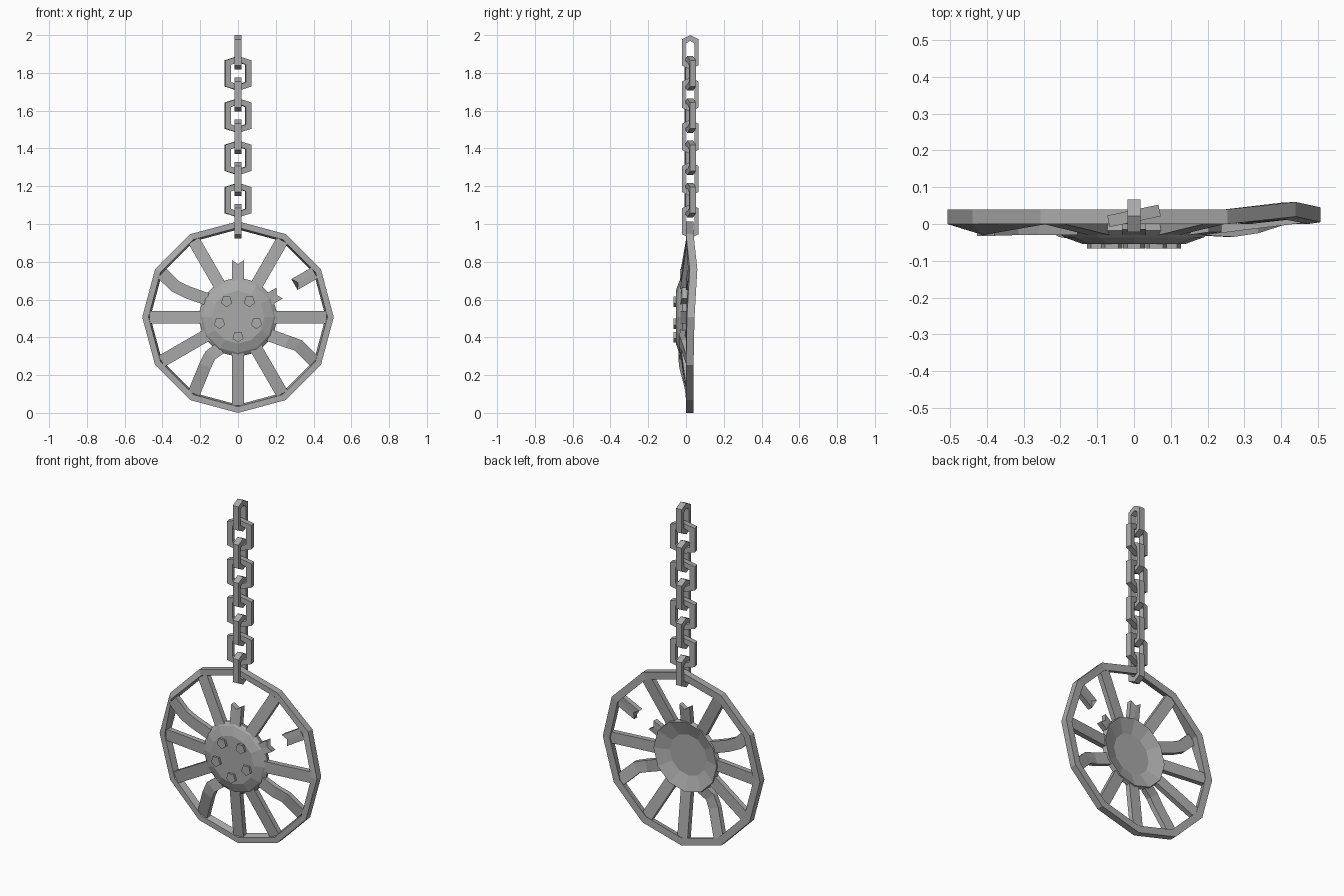
import bpy, bmesh
from math import cos, sin, radians, pi
from mathutils import Vector, Matrix

if "Cube" in bpy.data.objects:
    bpy.data.objects.remove(bpy.data.objects["Cube"])

steel = bpy.data.materials.new("worn_grey_steel")
steel.use_nodes = True
GREY = (0.4, 0.4, 0.4, 1)
steel.diffuse_color = GREY
steel.node_tree.nodes["Principled BSDF"].inputs["Base Color"].default_value = GREY

HUB_Z = 0.507
SIDES = 12


def polar(r, deg, y=0.0):
    a = radians(deg)
    return Vector((r * cos(a), y, HUB_Z + r * sin(a)))


def finish(name, bm):
    bmesh.ops.recalc_face_normals(bm, faces=bm.faces)
    mesh = bpy.data.meshes.new(name)
    bm.to_mesh(mesh)
    bm.free()
    mesh.materials.append(steel)
    obj = bpy.data.objects.new(name, mesh)
    bpy.context.collection.objects.link(obj)
    return obj


def loft(name, rings, closed=False, caps=True):
    """Skin a list of equal-length point rings."""
    bm = bmesh.new()
    loops = [[bm.verts.new(p) for p in ring] for ring in rings]
    n = len(loops[0])
    pairs = list(zip(loops, loops[1:]))
    if closed:
        pairs.append((loops[-1], loops[0]))
    for a, b in pairs:
        for i in range(n):
            j = (i + 1) % n
            bm.faces.new((a[i], a[j], b[j], b[i]))
    if caps and not closed:
        bm.faces.new(loops[0])
        bm.faces.new(loops[-1])
    return finish(name, bm)


# Rim: twelve-sided hoop, knocked out of true on two corners
outer_dent = {0: 0.005, 30: 0.02}
inner_dent = {0: 0.0, 30: 0.012, 150: -0.03}
rim = []
for k in range(SIDES):
    deg = 30 * k
    o, i = outer_dent.get(deg, 0), inner_dent.get(deg, 0)
    rim.append([polar(0.507, deg, o), polar(0.507, deg, 0.04 + o),
                polar(0.464, deg, 0.038 + o), polar(0.474, deg, i)])
loft("rim", rim, closed=True)

# Hub: domed front and dished back
hub_profile = [(0.14, -0.054), (0.19, -0.036), (0.212, -0.018),
               (0.205, 0.008), (0.12, -0.022)]
loft("hub", [[polar(r, 30 * k, y) for k in range(SIDES)] for r, y in hub_profile])

# Five-sided wheel bolts
for k in range(5):
    deg = 270 + 72 * k
    centre = polar(0.103, deg)
    rings = [[centre + Vector((0.031 * cos(radians(deg + 72 * i)), y,
                               0.031 * sin(radians(deg + 72 * i)))) for i in range(5)]
             for y in (-0.067, -0.045)]
    loft(f"bolt_{k + 1}", rings)


# Spokes: flat bars following a path of (radius, sideways offset, depth)
def spoke(name, deg, path, notch_start=0, notch_end=0, half=0.033, thick=0.03):
    along = polar(1, deg) - polar(0, deg)
    side = Vector((-along.z, 0, along.x))
    pts = [polar(r, deg, y) + side * s for r, s, y in path]
    rings = []
    for i, p in enumerate(pts):
        d = pts[min(i + 1, len(pts) - 1)] - pts[max(i - 1, 0)]
        d.y = 0
        d.normalize()
        across = Vector((-d.z, 0, d.x)) * half
        back = Vector((0, thick, 0))
        bite = d * ((notch_start if i == 0 else 0) - (notch_end if i == len(pts) - 1 else 0))
        mid = p + bite
        rings.append([p - across, mid, p + across,
                      p + across + back, mid + back, p - across + back])
    loft(name, rings)


INNER, OUTER = (0.19, 0, -0.03), (0.468, 0, 0.004)
bends = {
    150: [(0.3, 0.02, -0.03), (0.37, 0.025, -0.03), (0.465, 0, -0.032)],
    240: [(0.25, -0.026, -0.04), (0.31, -0.022, -0.035), OUTER],
    330: [(0.29, 0.018, -0.035), (0.35, 0.03, -0.025), OUTER],
}
for k in range(SIDES):
    deg = 30 * k
    if deg not in (30, 90):
        spoke(f"spoke_{k + 1}", deg, [INNER] + bends.get(deg, [OUTER]))

# Snapped spokes
spoke("broken_spoke_top", 90, [INNER, (0.302, 0, -0.015)], notch_end=0.022)
spoke("broken_spoke_hub_stub", 30, [INNER, (0.255, 0, -0.022)], notch_end=0.02)
spoke("broken_spoke_rim_stub", 30, [(0.345, 0, 0.0), (0.468, 0, 0.012)], notch_start=0.022)


# Chain: pointed six-sided links, alternating direction
def chain_link(name, z, half_w, bar, half_t, turn):
    def outline(w, h, slope, t):
        pts = [(w, slope - h), (w, h - slope), (0, h), (-w, h - slope), (-w, slope - h), (0, -h)]
        return [Vector((x, t, y)) for x, y in pts]

    half_h = 0.091
    big = (half_w, half_h, 0.022)
    small = (half_w - bar, half_h - 0.03, 0.015)
    sections = [outline(*big, -half_t), outline(*big, half_t),
                outline(*small, half_t), outline(*small, -half_t)]
    obj = loft(name, sections, closed=True)
    obj.data.transform(Matrix.Translation((0, 0.022, z)) @ Matrix.Rotation(turn, 4, "Z"))


PITCH = 0.1118
for k in range(9):
    z = 1.909 - PITCH * k
    if k % 2:
        chain_link(f"chain_link_{k + 1}", z, 0.071, 0.031, 0.016, radians(12))
    else:
        chain_link(f"chain_link_{k + 1}", z, 0.044, 0.02, 0.018, pi / 2)
